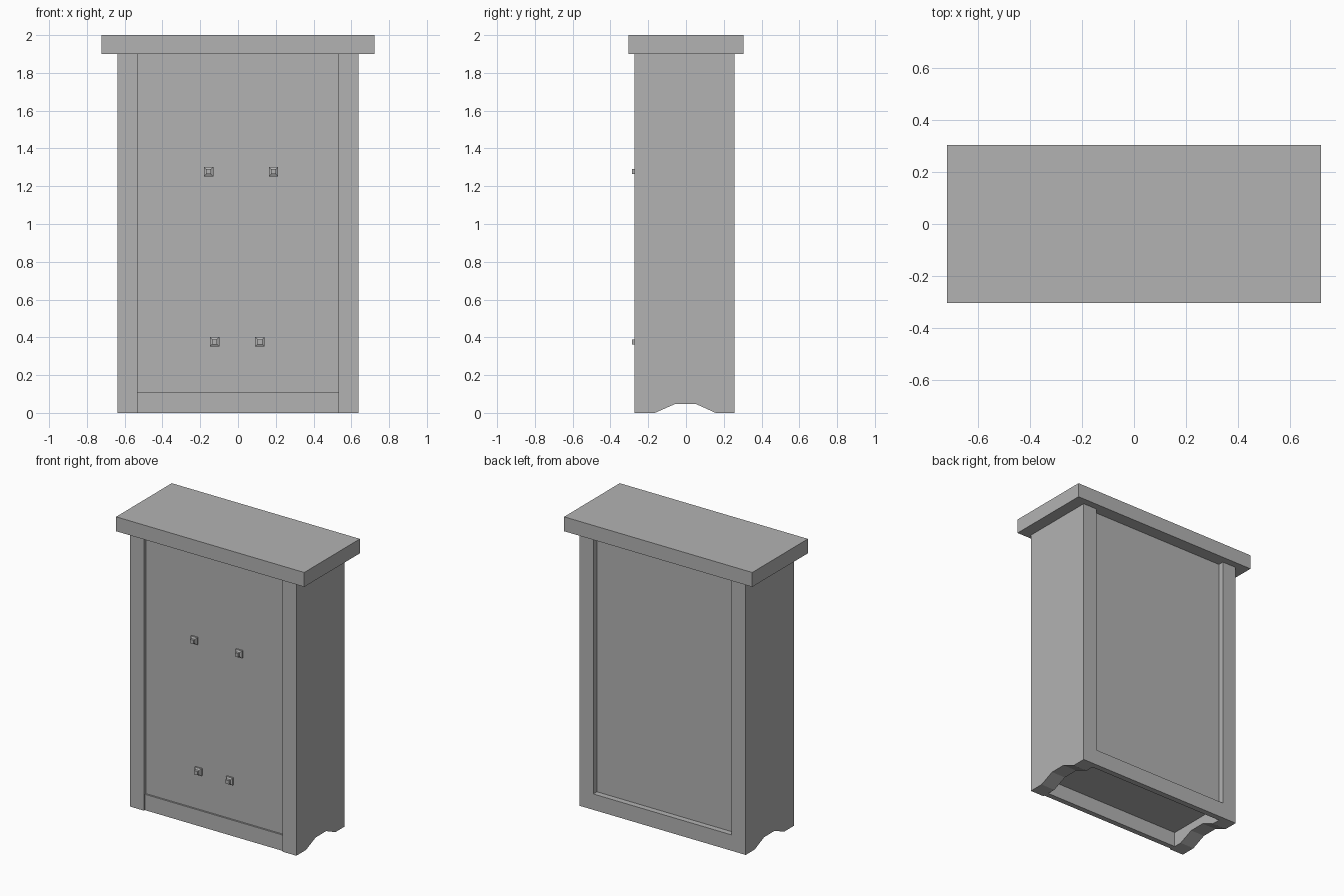
import bpy
import bmesh

cube = bpy.data.objects.get("Cube")
if cube:
    bpy.data.objects.remove(cube, do_unlink=True)

# One plain grey for the whole cabinet
grey = bpy.data.materials.new("plain grey")
grey.use_nodes = True
colour = (0.45, 0.45, 0.45, 1)
grey.diffuse_color = colour
grey.node_tree.nodes["Principled BSDF"].inputs["Base Color"].default_value = colour


def finish(name, bm):
    bmesh.ops.recalc_face_normals(bm, faces=bm.faces)
    mesh = bpy.data.meshes.new(name)
    bm.to_mesh(mesh)
    bm.free()
    mesh.materials.append(grey)
    obj = bpy.data.objects.new(name, mesh)
    bpy.context.collection.objects.link(obj)
    return obj


def loft(name, rings):
    """Join matching rings of points and cap both ends."""
    bm = bmesh.new()
    loops = [[bm.verts.new(p) for p in ring] for ring in rings]
    n = len(loops[0])
    for a, b in zip(loops, loops[1:]):
        for i in range(n):
            j = (i + 1) % n
            bm.faces.new((a[i], a[j], b[j], b[i]))
    bm.faces.new(loops[0])
    bm.faces.new(loops[-1])
    return finish(name, bm)


def box(name, x, y, z):
    corners = [(x[0], y[0]), (x[1], y[0]), (x[1], y[1]), (x[0], y[1])]
    return loft(name, [[(px, py, h) for px, py in corners] for h in z])


# Main dimensions
OUTER, INNER = 0.638, 0.531
FRONT, BACK = -0.272, 0.257
PANEL_FRONT, PANEL_BACK = -0.25, 0.217
RAIL_TOP, ROOF_BASE = 0.11, 1.9

# Overhanging top board
box("top_board", (-0.722, 0.722), (-0.305, 0.305), (ROOF_BASE, 2))

# Thick side boards with a foot cutout along the bottom edge
side_profile = [(FRONT, 0), (-0.165, 0), (-0.06, 0.046), (0.055, 0.046),
                (0.157, 0), (BACK, 0), (BACK, ROOF_BASE), (FRONT, ROOF_BASE)]
for name, sign in (("left_side", 1), ("right_side", -1)):
    loft(name, [[(sign * x, y, z) for y, z in side_profile] for x in (INNER, OUTER)])

# Recessed case with the door in front and panel behind
span = (-INNER, INNER)
box("case_body", span, (PANEL_FRONT, PANEL_BACK), (0.103, ROOF_BASE))

# Bottom rails, the front one set slightly back from the sides
box("front_rail", span, (-0.262, -0.225), (0, RAIL_TOP))
box("back_rail", span, (PANEL_BACK, BACK), (0, RAIL_TOP))

# Square stepped knobs
knob_rings = [(PANEL_FRONT, 0.025), (-0.262, 0.025), (-0.268, 0.013), (-0.285, 0.013)]
knobs = {"upper_right_knob": (-0.156, 1.277), "upper_left_knob": (0.188, 1.277),
         "lower_right_knob": (-0.124, 0.376), "lower_left_knob": (0.116, 0.376)}
for name, (kx, kz) in knobs.items():
    loft(name, [[(kx + sx * r, y, kz + sz * r)
                 for sx, sz in ((-1, -1), (1, -1), (1, 1), (-1, 1))]
                for y, r in knob_rings])
